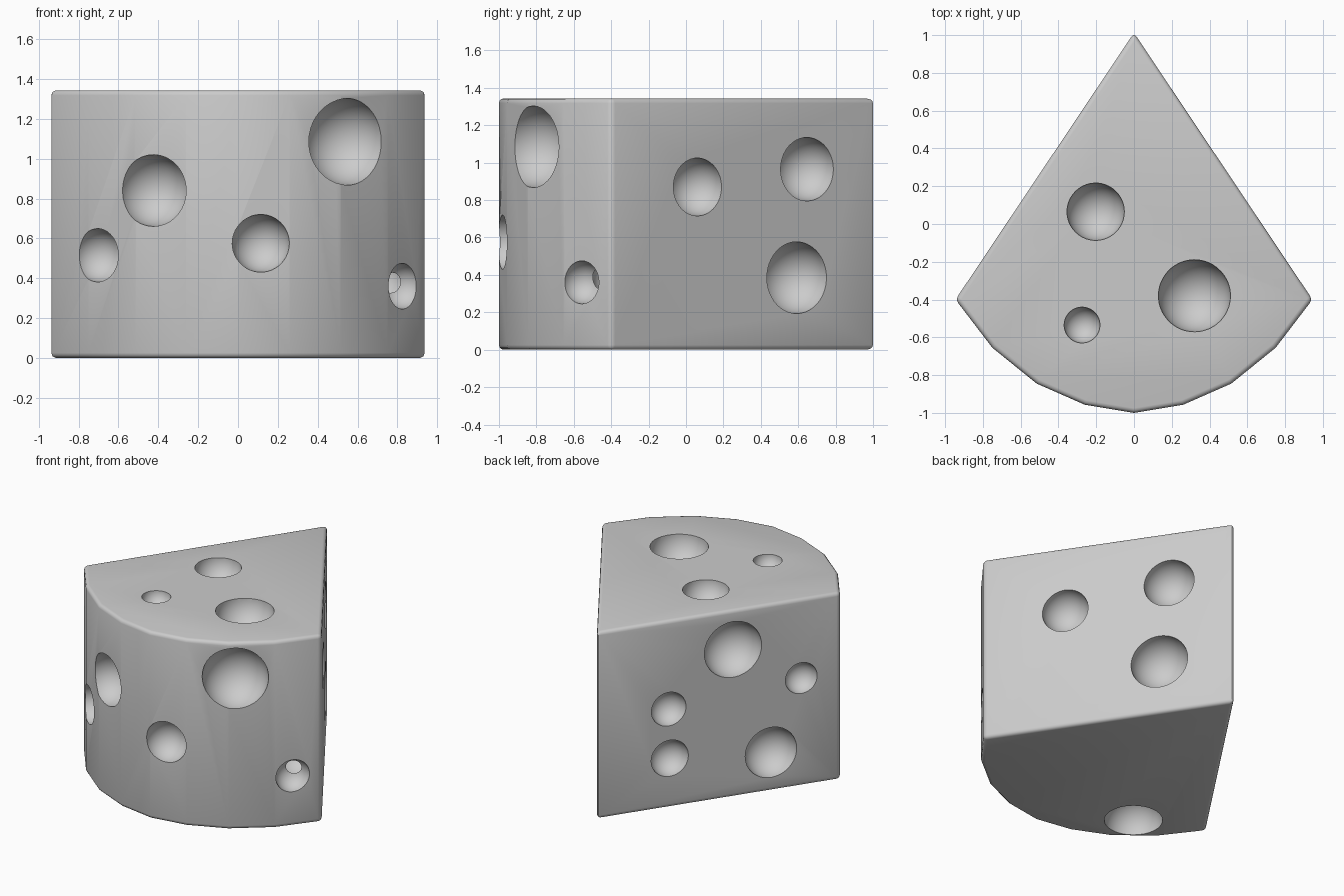
import bpy, bmesh

if "Cube" in bpy.data.objects:
    bpy.data.objects.remove(bpy.data.objects["Cube"])

H = 1.343
# wedge outline: half of the curved rind, mirrored, plus the pointed tip
half = [(0.26, -0.957), (0.515, -0.845), (0.75, -0.655), (0.945, -0.4)]
outline = [(-x, y) for x, y in reversed(half)] + [(0, -1.0)] + half + [(0, 1.012)]


def link(name, bm):
    me = bpy.data.meshes.new(name)
    bm.to_mesh(me)
    bm.free()
    ob = bpy.data.objects.new(name, me)
    bpy.context.collection.objects.link(ob)
    return ob


# cheese wedge body
bm = bmesh.new()
base = bm.faces.new([bm.verts.new((x, y, 0)) for x, y in outline])
ext = bmesh.ops.extrude_face_region(bm, geom=[base])
bmesh.ops.translate(bm, vec=(0, 0, H),
                    verts=[v for v in ext["geom"] if isinstance(v, bmesh.types.BMVert)])
bmesh.ops.recalc_face_normals(bm, faces=bm.faces[:])
wedge = link("cheese_wedge", bm)
bev = wedge.modifiers.new("soft_edges", "BEVEL")
bev.width = 0.025
bev.segments = 3
bev.limit_method = "ANGLE"
bev.angle_limit = 0.7


# points on each wall
def front(x):
    pts = [(0, -1.0)] + half
    for (x0, y0), (x1, y1) in zip(pts, pts[1:]):
        if abs(x) <= x1:
            return y0 + (y1 - y0) * (abs(x) - x0) / (x1 - x0)


def side(y):
    return 0.943 * (1.005 - y) / 1.405


holes = []
# rind: x, z, radius
for x, z, r in [(-0.425, 0.84, 0.18), (-0.705, 0.515, 0.134), (0.115, 0.575, 0.145),
                (0.55, 1.085, 0.218), (0.825, 0.36, 0.115)]:
    holes.append((x, front(x), z, r))
# right wall: y, z, radius
for y, z, r in [(0.06, 0.87, 0.155), (0.645, 0.965, 0.17), (0.59, 0.385, 0.192)]:
    holes.append((side(y), y, z, r))
# left wall: y, z, radius
for y, z, r in [(0.22, 1.06, 0.2), (-0.176, 0.774, 0.111), (0.593, 0.707, 0.121),
                (0.587, 0.353, 0.13), (0.0, 0.276, 0.18)]:
    holes.append((-side(y), y, z, r))
# top, underside and one inner bubble that meets a rind hole
holes += [(-0.203, 0.065, H, 0.152), (0.32, -0.38, H, 0.191), (-0.275, -0.535, H, 0.095),
          (-0.49, -0.59, 0, 0.19), (0.70, -0.352, 0.40, 0.15)]

# carve the holes
cutters = []
for i, (x, y, z, r) in enumerate(holes):
    bm = bmesh.new()
    bmesh.ops.create_icosphere(bm, subdivisions=4, radius=r)
    cut = link("hole_cutter_%d" % i, bm)
    cut.location = (x, y, z)
    cut.rotation_euler = (0.3, 0.2, 0.1 * i)
    cut.hide_render = True
    mod = wedge.modifiers.new("hole_%d" % i, "BOOLEAN")
    mod.operation = "DIFFERENCE"
    mod.solver = "EXACT"
    mod.object = cut
    cutters.append(cut)

# bake the result, drop the cutters, smooth the surfaces
bpy.context.view_layer.update()
dg = bpy.context.evaluated_depsgraph_get()
mesh = bpy.data.meshes.new_from_object(wedge.evaluated_get(dg))
wedge.modifiers.clear()
wedge.data = mesh
for c in cutters:
    bpy.data.objects.remove(c)
bpy.ops.object.select_all(action="DESELECT")
wedge.select_set(True)
bpy.context.view_layer.objects.active = wedge
bpy.ops.object.shade_smooth_by_angle(angle=0.61)
